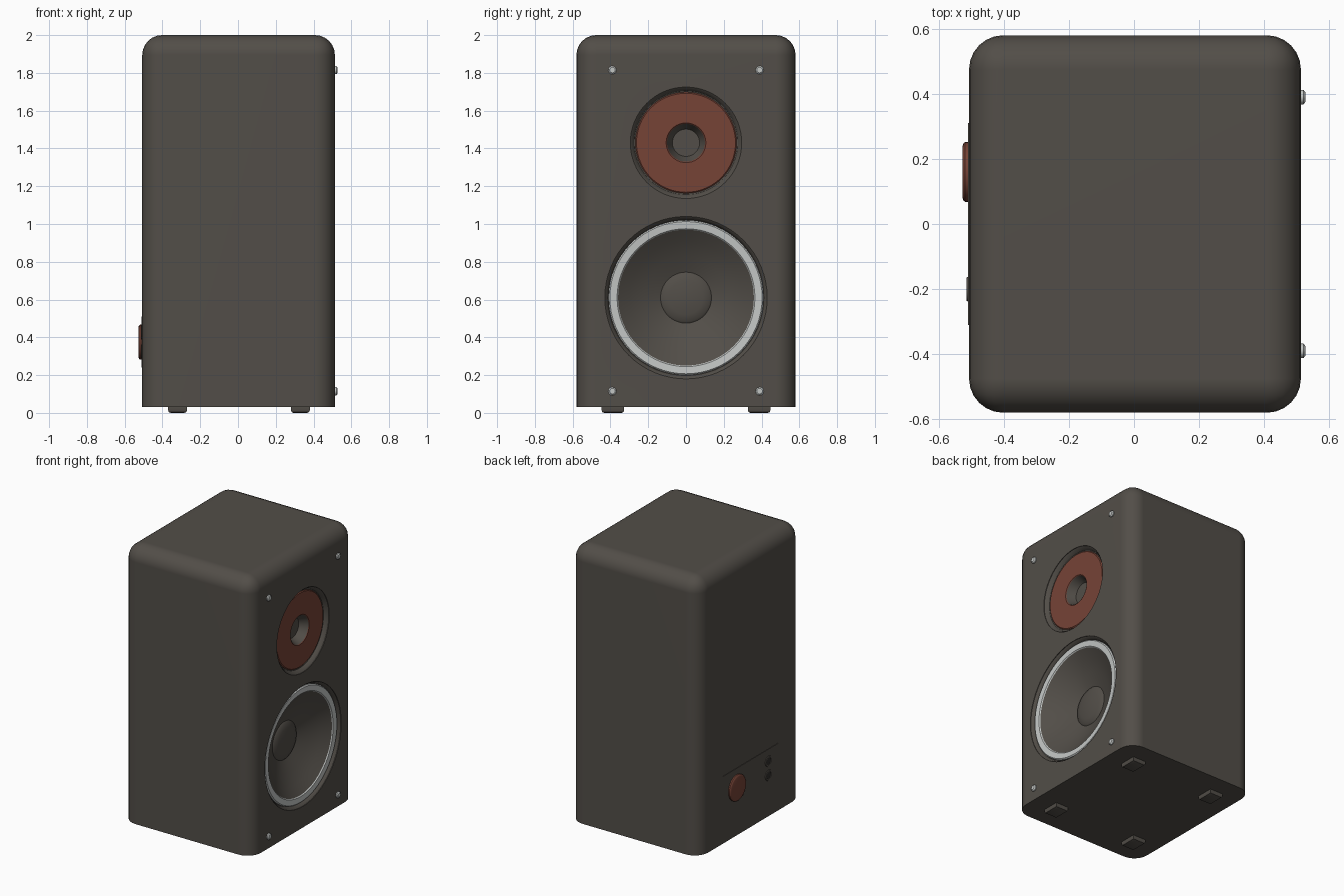
import bpy, bmesh, math
from mathutils import Matrix, Vector

if "Cube" in bpy.data.objects:
    bpy.data.objects.remove(bpy.data.objects["Cube"])


def material(name, rgb):
    m = bpy.data.materials.new(name)
    m.diffuse_color = (*rgb, 1)
    m.use_nodes = True
    m.node_tree.nodes["Principled BSDF"].inputs["Base Color"].default_value = m.diffuse_color
    return m


GREY = material("warm_grey", (0.085, 0.076, 0.065))
RED = material("rust_red", (0.18, 0.056, 0.037))
SILVER = material("silver", (0.55, 0.57, 0.56))
DARK = material("dark_socket", (0.03, 0.027, 0.024))

FRONT, BACK = 0.513, -0.507     # baffle and rear planes
TWEETER_Z, WOOFER_Z = 1.43, 0.61


def finish(name, bm, mat, smooth=True):
    bmesh.ops.recalc_face_normals(bm, faces=bm.faces)
    me = bpy.data.meshes.new(name)
    bm.to_mesh(me)
    bm.free()
    me.materials.append(mat)
    ob = bpy.data.objects.new(name, me)
    bpy.context.collection.objects.link(ob)
    if smooth:
        bpy.ops.object.select_all(action='DESELECT')
        ob.select_set(True)
        bpy.context.view_layer.objects.active = ob
        bpy.ops.object.shade_smooth_by_angle(angle=math.radians(35))
    return ob


def box_mesh(x0, x1, y0, y1, z0, z1):
    bm = bmesh.new()
    size = Matrix.Diagonal((x1 - x0, y1 - y0, z1 - z0, 1))
    mid = Vector(((x0 + x1) / 2, (y0 + y1) / 2, (z0 + z1) / 2))
    bmesh.ops.create_cube(bm, size=1, matrix=Matrix.Translation(mid) @ size)
    return bm


def lathe(name, profile, y, z, mat, n=64):
    """Spin (radius, x) points about a line along x through (y, z)."""
    bm = bmesh.new()
    rings = []
    for r, x in profile:
        if r == 0:
            rings.append([bm.verts.new((x, y, z))] * n)
        else:
            rings.append([bm.verts.new((x, y + r * math.cos(2 * math.pi * i / n),
                                        z + r * math.sin(2 * math.pi * i / n)))
                          for i in range(n)])
    for a, b in zip(rings, rings[1:]):
        for i in range(n):
            j = (i + 1) % n
            quad = list(dict.fromkeys((a[i], a[j], b[j], b[i])))
            bm.faces.new(quad)
    # Open surfaces are oriented so that their outward side follows the profile
    ob = finish(name, bm, mat)
    me = ob.data
    facing = sum(p.normal.x * p.area for p in me.polygons)
    if facing * (1 if profile[0][1] > 0 else -1) < 0:
        me.flip_normals()
    return ob


# Cabinet: rounded uprights and top, sharp bottom
bm = box_mesh(BACK, FRONT, -0.58, 0.58, 0.03, 2.0)
edges = [e for e in bm.edges if max(v.co.z for v in e.verts) > 1]
bmesh.ops.bevel(bm, geom=edges, offset=0.105, segments=6, profile=0.5, affect='EDGES')
cabinet = finish("cabinet", bm, GREY)


# Driver and socket pockets
def cut(name, profile, y, z, n=64):
    cutter = lathe(name, profile, y, z, GREY, n)
    bm = bmesh.new()
    bm.from_mesh(cutter.data)
    bmesh.ops.recalc_face_normals(bm, faces=bm.faces)
    bm.to_mesh(cutter.data)
    bm.free()
    cutter.hide_render = True
    mod = cabinet.modifiers.new(name, 'BOOLEAN')
    mod.operation, mod.solver, mod.object = 'DIFFERENCE', 'EXACT', cutter
    bpy.ops.object.select_all(action='DESELECT')
    cabinet.select_set(True)
    bpy.context.view_layer.objects.active = cabinet
    bpy.ops.object.modifier_apply(modifier=name)
    bpy.data.objects.remove(cutter)


for name, r, depth, z in (("tweeter_pocket", 0.295, 0.1, TWEETER_Z),
                          ("woofer_pocket", 0.43, 0.2, WOOFER_Z)):
    cut(name, [(0, FRONT + 0.1), (r, FRONT + 0.1), (r, FRONT - depth), (0, FRONT - depth)], 0, z)
bpy.context.view_layer.objects.active = cabinet
bpy.ops.object.shade_smooth_by_angle(angle=math.radians(35))
wn = cabinet.modifiers.new("flat_panels", 'WEIGHTED_NORMAL')
wn.keep_sharp = True

# Tweeter: surround, coloured ring, recessed centre
F = FRONT
lathe("tweeter_surround", [(0.295, F - 0.004), (0.285, F - 0.012), (0.275, F - 0.03),
                           (0.262, F - 0.036)], 0, TWEETER_Z, GREY)
lathe("tweeter_ring", [(0.268, F - 0.05), (0.268, F - 0.03), (0.262, F - 0.025),
                       (0.105, F - 0.025), (0.10, F - 0.03)], 0, TWEETER_Z, RED)
lathe("tweeter_throat", [(0.10, F - 0.028), (0.092, F - 0.045), (0.072, F - 0.085),
                         (0, F - 0.085)], 0, TWEETER_Z, GREY)

# Woofer: surround, bright ring, cone and dust cap
lathe("woofer_surround", [(0.43, F - 0.004), (0.42, F - 0.012), (0.412, F - 0.03),
                          (0.40, F - 0.036)], 0, WOOFER_Z, GREY)
lathe("woofer_ring", [(0.41, F - 0.045), (0.41, F - 0.022), (0.403, F - 0.015),
                      (0.365, F - 0.018), (0.358, F - 0.026)], 0, WOOFER_Z, SILVER)
lathe("woofer_cone", [(0.36, F - 0.024), (0.30, F - 0.066), (0.22, F - 0.112),
                      (0.13, F - 0.15)], 0, WOOFER_Z, GREY)
lathe("dust_cap", [(0.135, F - 0.148), (0.125, F - 0.14), (0.09, F - 0.132),
                   (0.045, F - 0.126), (0, F - 0.124)], 0, WOOFER_Z, GREY)

# Screws and feet at the four corners
for sy in (-1, 1):
    side = "left" if sy < 0 else "right"
    for level, z in (("lower", 0.115), ("upper", 1.815)):
        lathe(f"screw_{level}_{side}", [(0.022, F - 0.005), (0.022, F + 0.008),
                                        (0.015, F + 0.014), (0, F + 0.014)],
              sy * 0.39, z, SILVER, 12)
    for place, x in (("front", 0.33), ("rear", -0.32)):
        bm = box_mesh(x - 0.05, x + 0.05, sy * 0.387 - 0.06, sy * 0.387 + 0.06, 0.0, 0.032)
        low = [e for e in bm.edges if max(v.co.z for v in e.verts) < 0.01]
        bmesh.ops.bevel(bm, geom=low, offset=0.014, segments=2, profile=0.5, affect='EDGES')
        finish(f"foot_{place}_{side}", bm, GREY)

# Rear control plate, sockets and knob
finish("control_plate", box_mesh(BACK - 0.003, BACK + 0.005, -0.31, 0.31, 0.24, 0.51), GREY, False)
B = BACK - 0.003
for i, z in enumerate((0.325, 0.425)):
    lathe(f"socket_rim_{i}", [(0.038, B), (0.036, B - 0.004), (0.026, B - 0.004), (0.024, B)],
          -0.2, z, GREY, 24)
    lathe(f"socket_hole_{i}", [(0.026, B - 0.001), (0, B - 0.001)], -0.2, z, DARK, 24)
lathe("volume_knob", [(0.092, BACK), (0.092, BACK - 0.012), (0.088, BACK - 0.017),
                      (0.08, BACK - 0.02), (0, BACK - 0.02)], 0.16, 0.375, RED, 32)
